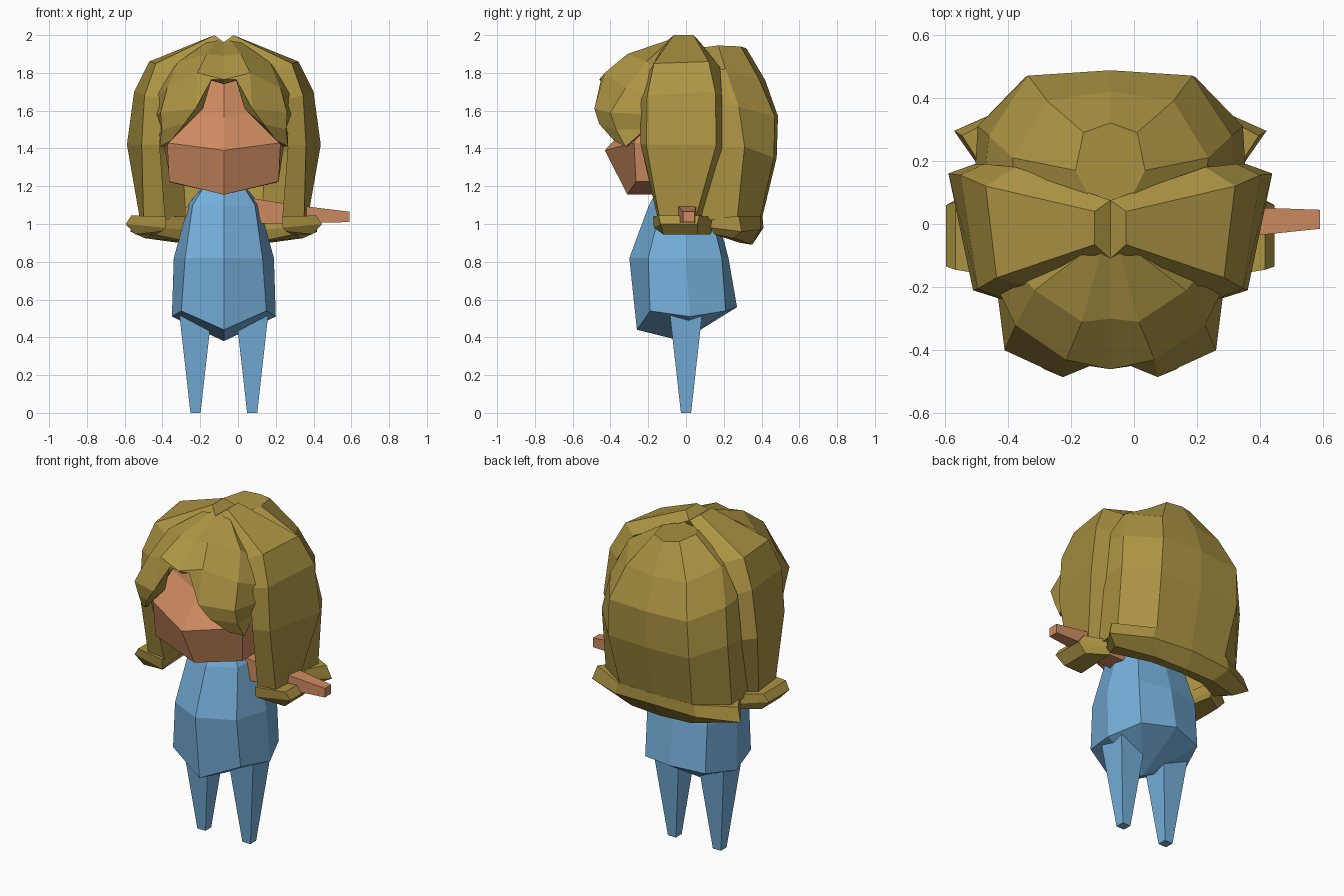
import bpy, bmesh

CX = -0.075  # symmetry plane of the figure


def material(name, rgb):
    m = bpy.data.materials.new(name)
    m.diffuse_color = (*rgb, 1)
    return m


HAIR = material("olive_blond", (0.413, 0.296, 0.056))
SKIN = material("tan_skin", (0.62, 0.26, 0.12))
CLOTH = material("sky_blue", (0.18, 0.43, 0.70))


def finish(name, bm, mat, mirror=False):
    bmesh.ops.remove_doubles(bm, verts=bm.verts, dist=0.001)
    bmesh.ops.recalc_face_normals(bm, faces=bm.faces)
    me = bpy.data.meshes.new(name)
    bm.to_mesh(me)
    bm.free()
    me.materials.append(mat)
    ob = bpy.data.objects.new(name, me)
    ob.location.x = CX
    bpy.context.collection.objects.link(ob)
    if mirror:
        ob.modifiers.new("mirror", 'MIRROR')
    return ob


def loft(name, rings, mat, mirror=False):
    """Join closed rings of points and cap both ends."""
    bm = bmesh.new()
    loops = [[bm.verts.new(p) for p in r] for r in rings]
    n = len(loops[0])
    for a, b in zip(loops, loops[1:]):
        for i in range(n):
            j = (i + 1) % n
            bm.faces.new((a[i], a[j], b[j], b[i]))
    bm.faces.new(loops[0])
    bm.faces.new(loops[-1])
    return finish(name, bm, mat, mirror)


def both(half):
    """Complete half a ring with its mirror image."""
    return half + [(-x, y, z) for x, y, z in reversed(half) if x > 0]


def rect(cx, cy, z, hx, hy):
    return [(cx - hx, cy - hy, z), (cx + hx, cy - hy, z),
            (cx + hx, cy + hy, z), (cx - hx, cy + hy, z)]


# Body: faceted egg with a pointed underside
e = 0.00005
loft("body", [both(r) for r in (
    [(0, -.02, .38), (e, -.02, .38), (e, -.02, .38), (e, -.02, .38), (0, -.02, .38)],
    [(0, -.26, .44), (.225, -.19, .54), (.275, .02, .51), (.20, .21, .54), (0, .27, .56)],
    [(0, -.30, .82), (.205, -.20, .82), (.265, 0, .82), (.20, .19, .82), (0, .225, .82)],
    [(0, -.20, 1.09), (.165, -.13, 1.10), (.185, 0, 1.11), (.15, .12, 1.11), (0, .15, 1.10)],
    [(0, -.15, 1.19), (.11, -.10, 1.19), (.12, 0, 1.19), (.10, .06, 1.19), (0, .09, 1.19)])], CLOTH)

# Legs: tapered pegs
loft("legs", [rect(.15, 0, 0, .027, .027), rect(.15, 0, .52, .085, .085),
              rect(.15, 0, .58, .04, .04)], CLOTH, mirror=True)


# Arms: one stretched out, one tucked in
def arm_ring(x, y0, y1, z0, z1):
    return [(x, y0, z0), (x, y1, z0), (x, y1, z1), (x, y0, z1)]


loft("long_arm", [arm_ring(.12, -.06, .06, 1.0, 1.14), arm_ring(.38, -.045, .055, 1.005, 1.1),
                  arm_ring(.665, -.015, .045, 1.01, 1.065)], SKIN)
loft("tucked_arm", [arm_ring(-.12, -.03, .03, 1.02, 1.10),
                    arm_ring(-.205, -.03, .01, 1.03, 1.09)], SKIN)

# Head with a wide pointed jaw
loft("head", [both(r) for r in (
    [(0, -.31, 1.155), (e, -.31, 1.155), (e, .10, 1.155), (0, .10, 1.155)],
    [(0, -.31, 1.155), (.29, -.265, 1.225), (.28, .05, 1.22), (0, .10, 1.155)],
    [(0, -.43, 1.39), (.30, -.275, 1.43), (.32, .05, 1.43), (0, .12, 1.40)],
    [(0, -.27, 1.56), (.24, -.18, 1.60), (.28, .05, 1.60), (0, .12, 1.60)],
    [(0, -.20, 1.82), (.12, -.15, 1.82), (.12, .05, 1.80), (0, .08, 1.80)])], SKIN)

# Back hair: curved shell, inner wall first then outer wall
loft("back_hair", [both(r) for r in (
    [(0, .03, 1.90), (.03, .03, 1.91), (.05, .05, 1.93), (.11, .17, 1.945), (.085, .29, 1.94), (0, .32, 1.93)],
    [(0, .30, 1.72), (.14, .25, 1.72), (.30, .10, 1.81), (.31, .21, 1.82), (.20, .39, 1.76), (0, .42, 1.76)],
    [(0, .40, 1.57), (.20, .36, 1.57), (.40, .13, 1.65), (.385, .28, 1.62), (.26, .47, 1.57), (0, .487, 1.57)],
    [(0, .40, 1.36), (.22, .37, 1.36), (.43, .14, 1.40), (.42, .31, 1.41), (.27, .465, 1.35), (0, .48, 1.35)],
    [(0, .33, 1.02), (.20, .31, 1.02), (.39, .08, 1.02), (.42, .27, 1.02), (.24, .39, 1.02), (0, .40, 1.02)])], HAIR)

# Rolled lip under the back hair
loft("back_hair_lip", [both(r) for r in (
    [(0, .31, 1.04), (.19, .29, 1.04), (.38, .14, 1.035), (.47, .28, 1.04), (.25, .395, 1.04), (0, .405, 1.04)],
    [(0, .28, .97), (.18, .26, .97), (.38, .13, .98), (.495, .295, .96), (.27, .395, .97), (0, .41, .98)],
    [(0, .29, .90), (.18, .27, .905), (.37, .15, .945), (.42, .25, .925), (.20, .34, .895), (0, .35, .89)])], HAIR)

# Side hair: locks from the parting down past each cheek
loft("side_hair", [
    [(.05, -.065, 2.0), (.05, .04, 2.0), (0, .075, 1.962), (0, -.11, 1.962)],
    [(.36, -.17, 1.85), (.395, .12, 1.86), (.30, .18, 1.83), (.25, -.20, 1.80)],
    [(.42, -.205, 1.68), (.475, .155, 1.70), (.40, .19, 1.67), (.32, -.245, 1.66)],
    [(.435, -.21, 1.42), (.513, .16, 1.42), (.43, .19, 1.40), (.34, -.24, 1.42)],
    [(.425, -.14, 1.03), (.445, .05, 1.03), (.36, .09, 1.03), (.31, -.15, 1.03)]], HAIR, mirror=True)

# Rolled ends of the side locks
loft("side_hair_curl", [
    [(.31, -.175, 1.04), (.49, -.145, 1.045), (.49, .07, 1.045), (.36, .14, 1.035)],
    [(.31, -.17, .98), (.52, -.135, 1.0), (.52, .06, 1.0), (.36, .145, .98)],
    [(.33, -.14, .96), (.47, -.12, .945), (.47, .06, .945), (.36, .13, .945)]], HAIR, mirror=True)

# Fringe: thick swept strips, columns run inner, middle, outer, back edge
fringe = [
    [(0, -.11, 1.962), (.03, -.09, 1.975), (.05, -.065, 1.99), (.06, -.05, 1.96)],
    [(0, -.30, 1.89), (.09, -.31, 1.90), (.24, -.21, 1.86), (.29, -.15, 1.80)],
    [(0, -.46, 1.765), (.14, -.43, 1.80), (.30, -.32, 1.72), (.36, -.20, 1.68)],
    [(.065, -.45, 1.765), (.15, -.485, 1.61), (.335, -.40, 1.59), (.36, -.20, 1.58)],
    [(.11, -.43, 1.61), (.21, -.46, 1.53), (.33, -.37, 1.50), (.33, -.22, 1.50)],
    [(.23, -.38, 1.49), (.28, -.38, 1.44), (.34, -.32, 1.41), (.34, -.24, 1.48)]]
bm = bmesh.new()
grid = [[bm.verts.new(p) for p in row] for row in fringe]
for a, b in zip(grid, grid[1:]):
    for i in range(3):
        bm.faces.new((a[i], a[i + 1], b[i + 1], b[i]))
ob = finish("fringe", bm, HAIR)
# Make the sheet face forward so that it thickens towards the head
if sum(p.normal.y * p.area for p in ob.data.polygons) > 0:
    ob.data.flip_normals()
ob.modifiers.new("mirror", 'MIRROR')
solid = ob.modifiers.new("thickness", 'SOLIDIFY')
solid.thickness = 0.035
solid.offset = -1
